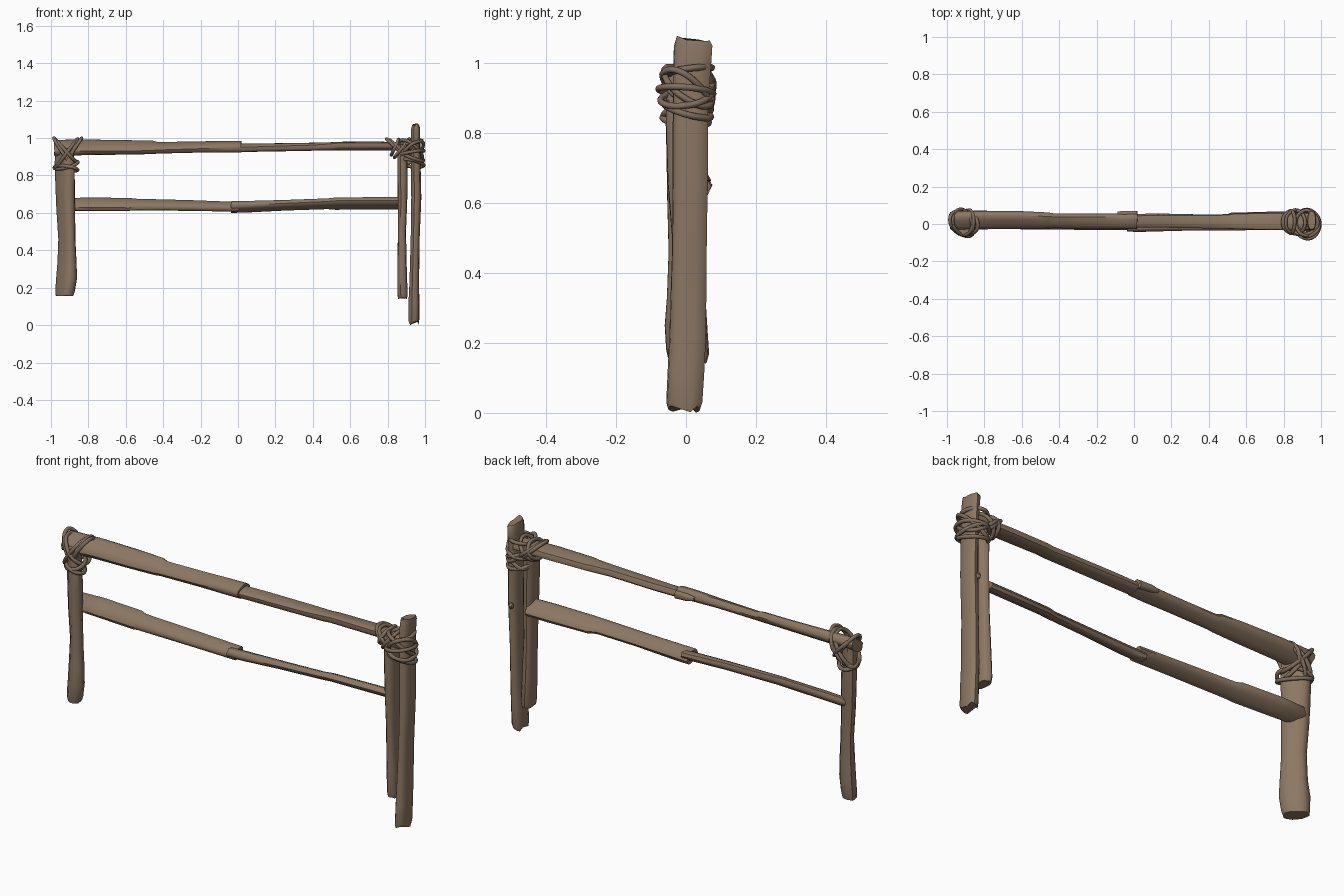
import bpy, bmesh, math, random
from mathutils import Vector

random.seed(4)


def material(name, rgb):
    m = bpy.data.materials.new(name)
    m.diffuse_color = (*rgb, 1)
    return m


WOOD = material("weathered_wood", (0.262, 0.184, 0.123))
ROPE = material("old_rope", (0.215, 0.153, 0.108))


def finish(ob, mat, angle):
    ob.data.materials.clear()
    ob.data.materials.append(mat)
    bpy.ops.object.select_all(action='DESELECT')
    ob.select_set(True)
    bpy.context.view_layer.objects.active = ob
    bpy.ops.object.shade_smooth_by_angle(angle=math.radians(angle))


def beam(name, axis, stations, ragged=0.006, sides=12):
    """Rough log lofted through (t, centre a, centre b, width, thickness, turn in degrees)."""
    bm = bmesh.new()
    lumps = [random.uniform(0.95, 1.05) for _ in range(sides)]
    rings = []
    last = len(stations) - 1
    for k, (t, ca, cb, w, h, turn) in enumerate(stations):
        r = math.radians(turn)
        ring = []
        for i in range(sides):
            q = 2 * math.pi * (i + 0.5) / sides
            c, s = math.cos(q), math.sin(q)
            f = lumps[i] * random.uniform(0.98, 1.02)
            u = w / 2 * f * math.copysign(abs(c) ** 0.75, c)
            v = h / 2 * f * math.copysign(abs(s) ** 0.75, s)
            a = ca + u * math.cos(r) - v * math.sin(r)
            b = cb + u * math.sin(r) + v * math.cos(r)
            tt = t
            if k in (0, last):
                tt += random.uniform(0, ragged) * (1 if k == 0 else -1)
            ring.append(bm.verts.new((tt, a, b) if axis == 'x' else (a, b, tt)))
        rings.append(ring)
    for p, q in zip(rings, rings[1:]):
        for i in range(sides):
            j = (i + 1) % sides
            bm.faces.new((p[i], p[j], q[j], q[i]))
    bm.faces.new(rings[0])
    bm.faces.new(rings[-1])
    bmesh.ops.recalc_face_normals(bm, faces=bm.faces)
    me = bpy.data.meshes.new(name)
    bm.to_mesh(me)
    bm.free()
    ob = bpy.data.objects.new(name, me)
    bpy.context.collection.objects.link(ob)
    finish(ob, WOOD, 45)


def lashing(name, loops, radius=0.0095):
    """Group of wobbly closed rope loops: (centre, half axis a, half axis b)."""
    cu = bpy.data.curves.new(name, 'CURVE')
    cu.dimensions = '3D'
    cu.bevel_depth = radius
    cu.bevel_resolution = 2
    cu.resolution_u = 4
    for c, a, b in loops:
        sp = cu.splines.new('NURBS')
        sp.points.add(11)
        sp.use_cyclic_u = True
        sp.order_u = 4
        for i, p in enumerate(sp.points):
            q = 2 * math.pi * i / 12
            f = 1.04 * random.uniform(0.94, 1.06)
            pos = Vector(c) + Vector(a) * math.cos(q) * f + Vector(b) * math.sin(q) * f
            p.co = (*pos, 1)
    ob = bpy.data.objects.new(name, cu)
    bpy.context.collection.objects.link(ob)
    bpy.ops.object.select_all(action='DESELECT')
    ob.select_set(True)
    bpy.context.view_layer.objects.active = ob
    bpy.ops.object.convert(target='MESH')
    finish(bpy.context.view_layer.objects.active, ROPE, 60)


# Posts
beam("left_post", 'z', [
    (0.155, -0.925, 0.0, 0.115, 0.068, -52), (0.18, -0.923, 0.0, 0.125, 0.075, -52),
    (0.25, -0.915, 0.0, 0.138, 0.078, -52), (0.33, -0.913, 0.0, 0.125, 0.072, -52),
    (0.46, -0.913, 0.0, 0.112, 0.062, -52), (0.62, -0.920, 0.0, 0.125, 0.068, -52),
    (0.74, -0.922, 0.0, 0.130, 0.072, -52), (0.86, -0.925, 0.0, 0.135, 0.070, -52),
    (0.95, -0.927, 0.0, 0.125, 0.070, -52)])
beam("right_inner_post", 'z', [
    (0.14, 0.880, 0.016, 0.048, 0.085, 0), (0.17, 0.880, 0.016, 0.054, 0.098, 0),
    (0.30, 0.878, 0.012, 0.050, 0.092, 0), (0.50, 0.877, 0.004, 0.044, 0.088, 0),
    (0.66, 0.880, -0.003, 0.050, 0.098, 0), (0.85, 0.880, -0.006, 0.056, 0.102, 0),
    (0.97, 0.880, -0.008, 0.054, 0.100, 0)])
beam("right_tall_post", 'z', [
    (0.0, 0.940, -0.004, 0.052, 0.092, 0), (0.03, 0.940, -0.004, 0.058, 0.102, 0),
    (0.12, 0.941, 0.0, 0.058, 0.104, 0), (0.22, 0.942, 0.006, 0.052, 0.104, 0),
    (0.45, 0.947, 0.010, 0.048, 0.100, 0), (0.68, 0.953, 0.012, 0.054, 0.100, 0),
    (0.88, 0.951, 0.013, 0.050, 0.100, 0), (1.00, 0.950, 0.018, 0.048, 0.108, 0),
    (1.05, 0.950, 0.022, 0.048, 0.110, 0), (1.08, 0.950, 0.020, 0.040, 0.095, 0)],
    ragged=0.02)

# Top rail, two spliced lengths
beam("top_rail_left", 'x', [
    (-0.985, 0.018, 0.946, 0.098, 0.055, 33), (-0.95, 0.018, 0.948, 0.106, 0.060, 33),
    (-0.80, 0.022, 0.950, 0.104, 0.056, 33), (-0.60, 0.022, 0.950, 0.100, 0.050, 33),
    (-0.46, 0.020, 0.951, 0.092, 0.048, 33), (-0.43, 0.018, 0.948, 0.080, 0.044, 28),
    (-0.20, 0.016, 0.952, 0.080, 0.046, 24), (-0.07, 0.016, 0.954, 0.082, 0.054, 20),
    (0.02, 0.018, 0.954, 0.084, 0.056, 18)])
beam("top_rail_right", 'x', [
    (-0.02, 0.018, 0.948, 0.070, 0.042, 10), (0.15, 0.018, 0.950, 0.074, 0.044, 5),
    (0.40, 0.014, 0.954, 0.074, 0.044, 0), (0.50, 0.014, 0.955, 0.078, 0.046, -8),
    (0.54, 0.016, 0.957, 0.086, 0.046, -10), (0.75, 0.016, 0.957, 0.096, 0.046, -10),
    (0.95, 0.016, 0.955, 0.092, 0.042, -8)])
# Splice tongue lapping the top rail joint
beam("top_rail_splinter", 'x', [
    (-0.09, 0.054, 0.958, 0.026, 0.018, 0), (-0.05, 0.056, 0.957, 0.030, 0.034, 0),
    (0.02, 0.055, 0.955, 0.030, 0.040, 0)])

# Lower rail, two spliced lengths with opposite twist
beam("lower_rail_left", 'x', [
    (-0.945, 0.032, 0.642, 0.050, 0.028, 35), (-0.92, 0.030, 0.645, 0.088, 0.044, 35),
    (-0.80, 0.026, 0.647, 0.098, 0.046, 33), (-0.58, 0.014, 0.646, 0.096, 0.044, 33),
    (-0.55, 0.010, 0.645, 0.084, 0.044, 30), (-0.25, 0.006, 0.640, 0.080, 0.042, 28),
    (0.0, 0.006, 0.633, 0.078, 0.042, 22)])
beam("lower_rail_right", 'x', [
    (-0.04, 0.002, 0.630, 0.088, 0.048, -24), (0.04, 0.002, 0.632, 0.088, 0.048, -24),
    (0.25, 0.004, 0.640, 0.082, 0.042, -26), (0.48, 0.006, 0.648, 0.084, 0.040, -28),
    (0.52, 0.014, 0.648, 0.100, 0.042, -28), (0.75, 0.018, 0.650, 0.104, 0.044, -28),
    (0.87, 0.020, 0.650, 0.100, 0.044, -28)])
# Snapped twig on the tall post
beam("twig_stub", 'z', [
    (0.635, 0.945, 0.062, 0.015, 0.012, 0), (0.652, 0.945, 0.064, 0.022, 0.024, 0),
    (0.668, 0.945, 0.060, 0.012, 0.010, 0)])

# Rope lashings
lashing("left_lashing", [
    ((-0.93, 0.010, 0.920), (0.055, -0.01, -0.080), (0, 0.062, 0.01)),
    ((-0.915, 0.010, 0.925), (0.055, -0.01, -0.060), (0, 0.068, 0)),
    ((-0.89, 0.010, 0.920), (0.055, -0.01, 0.080), (0, 0.062, 0)),
    ((-0.92, 0.008, 0.915), (0.055, -0.01, 0.075), (0, 0.068, 0)),
    ((-0.88, 0.012, 0.935), (0.022, 0, 0.058), (0, 0.064, 0)),
    ((-0.92, 0.0, 0.855), (0.062, -0.02, 0.018), (-0.015, 0.062, 0.01)),
    ((-0.92, 0.0, 0.838), (0.060, -0.02, -0.010), (-0.015, 0.064, -0.01))])
lashing("right_post_lashing", [
    ((0.925, 0.0, 0.920), (0.068, 0, 0.012), (0, 0.078, -0.006)),
    ((0.927, 0.0, 0.905), (0.064, 0, -0.025), (0, 0.074, 0.010)),
    ((0.925, 0.004, 0.935), (0.062, 0, -0.040), (0, 0.068, -0.040)),
    ((0.927, 0.004, 0.920), (0.064, 0, 0.045), (0, 0.070, -0.045)),
    ((0.925, 0.006, 0.865), (0.066, 0, -0.012), (0, 0.066, -0.018)),
    ((0.925, 0.010, 0.980), (0.058, 0, 0.006), (0, 0.062, 0.008))])
lashing("right_rail_lashing", [
    ((0.845, 0.012, 0.947), (0.050, 0, -0.048), (0, 0.060, 0)),
    ((0.865, 0.010, 0.945), (0.055, 0, -0.045), (0, 0.064, 0)),
    ((0.875, 0.008, 0.945), (0.040, 0, 0.050), (0, 0.062, 0)),
    ((0.840, 0.012, 0.952), (0.020, 0, 0.042), (0, 0.062, 0))])
